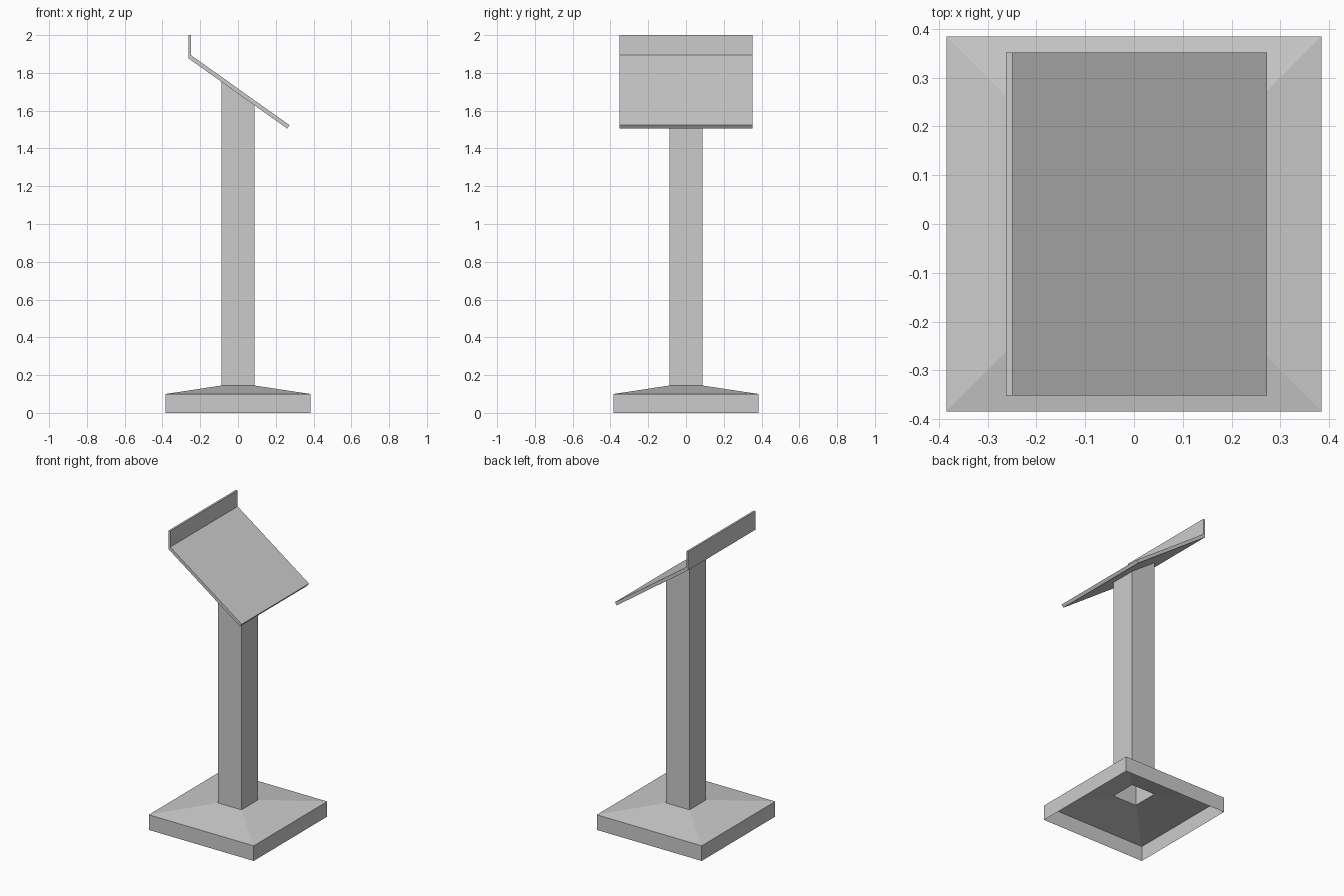
import bpy
import bmesh

cube = bpy.data.objects.get("Cube")
if cube:
    bpy.data.objects.remove(cube, do_unlink=True)

# Single painted-metal colour
grey = bpy.data.materials.new("light_grey")
grey.use_nodes = True
colour = (0.6, 0.6, 0.6, 1)
grey.diffuse_color = colour
grey.node_tree.nodes["Principled BSDF"].inputs["Base Color"].default_value = colour

# Underside of the sloping board
LEFT, TOP_Z, SLOPE = -0.262, 1.877, 0.712


def under_board(x):
    return TOP_Z - SLOPE * (x - LEFT)


def finish(name, bm):
    bmesh.ops.recalc_face_normals(bm, faces=bm.faces)
    mesh = bpy.data.meshes.new(name)
    bm.to_mesh(mesh)
    bm.free()
    mesh.materials.append(grey)
    obj = bpy.data.objects.new(name, mesh)
    bpy.context.collection.objects.link(obj)
    return obj


def square_shell(name, levels):
    """Open-ended square sheet through (half width, height function) levels."""
    bm = bmesh.new()
    rings = []
    for half, height in levels:
        corners = [(-half, -half), (half, -half), (half, half), (-half, half)]
        rings.append([bm.verts.new((x, y, height(x))) for x, y in corners])
    for low, high in zip(rings, rings[1:]):
        for i in range(4):
            j = (i + 1) % 4
            bm.faces.new((low[i], low[j], high[j], high[i]))
    # Sheets face outward
    mesh_obj = finish(name, bm)
    return mesh_obj


# Hollow foot with a shallow pyramid top, open underneath
POST = 0.087
square_shell("base", [(0.384, lambda x: 0), (0.384, lambda x: 0.1),
                      (POST, lambda x: 0.145)])

# Hollow square post, cut at the board's angle
square_shell("post", [(POST, lambda x: 0.145), (POST, under_board)])

# Sloping board with an upright lip, extruded across the depth
profile = [(LEFT, 2), (LEFT, TOP_Z), (0.26, under_board(0.26)),
           (0.273, 1.523), (-0.249, 1.894), (-0.249, 2)]
bm = bmesh.new()
face = bm.faces.new([bm.verts.new((x, -0.352, z)) for x, z in profile])
side = bmesh.ops.extrude_face_region(bm, geom=[face])["geom"]
bmesh.ops.translate(bm, vec=(0, 0.704, 0),
                    verts=[v for v in side if isinstance(v, bmesh.types.BMVert)])
finish("sloping_board", bm)
